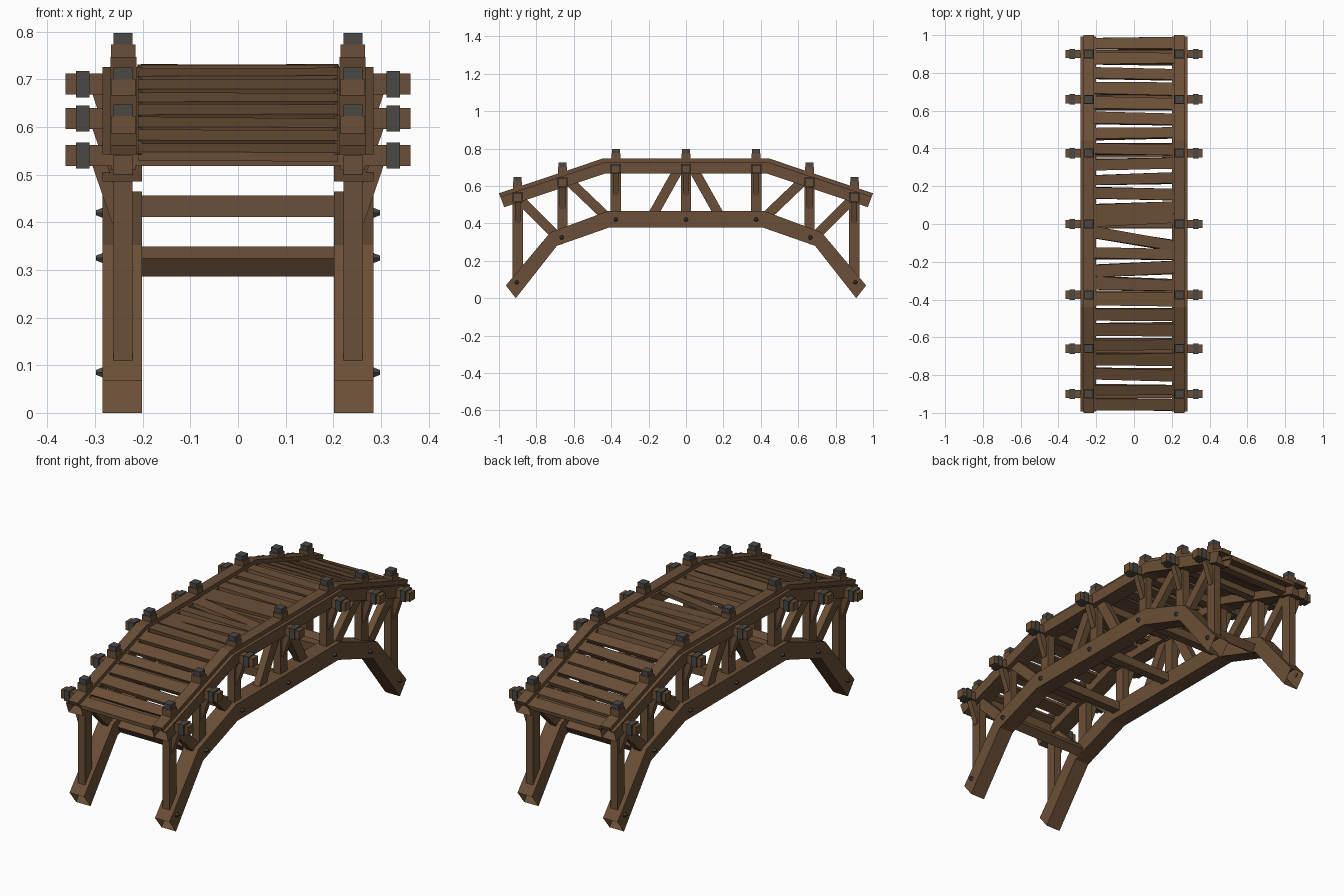
import bpy, bmesh, math, random
from mathutils import Matrix, Vector

if "Cube" in bpy.data.objects:
    bpy.data.objects.remove(bpy.data.objects["Cube"])

random.seed(7)


def material(name, rgb):
    m = bpy.data.materials.new(name)
    m.diffuse_color = (*rgb, 1)
    m.use_nodes = True
    m.node_tree.nodes["Principled BSDF"].inputs["Base Color"].default_value = m.diffuse_color
    return m


WOOD = material("brown_wood", (0.145, 0.078, 0.038))
IRON = material("dark_iron", (0.07, 0.066, 0.06))


def finish(bm, name, mat):
    me = bpy.data.meshes.new(name)
    bm.to_mesh(me)
    bm.free()
    me.materials.append(mat)
    ob = bpy.data.objects.new(name, me)
    bpy.context.collection.objects.link(ob)
    return ob


def box(bm, loc, size, rot=Matrix()):
    m = Matrix.Translation(loc) @ rot @ Matrix.Diagonal((*size, 1))
    return bmesh.ops.create_cube(bm, size=1, matrix=m)["verts"]


def strut(bm, a, b, across, depth):
    """Timber from a to b; 'across' is its size along x for y-z struts, along y for x-z struts."""
    a, b = Vector(a), Vector(b)
    d = b - a
    if abs(d.y) > 1e-6:
        rot = Matrix.Rotation(math.atan2(-d.y, d.z), 4, "X")
        size = (across, depth, d.length)
    else:
        rot = Matrix.Rotation(math.atan2(d.x, d.z), 4, "Y")
        size = (depth, across, d.length)
    box(bm, (a + b) / 2, size, rot)


def bent_beam(name, x0, x1, half, capped=False):
    """Bent timber swept along y; half = (y_top, z_top, y_bottom, z_bottom) from the front end to the middle."""
    full = half + [(-a, b, -c, d) for a, b, c, d in reversed(half)]
    bm = bmesh.new()
    rings = [[bm.verts.new(p) for p in
              ((x0, yt, zt), (x1, yt, zt), (x1, yb, zb), (x0, yb, zb))]
             for yt, zt, yb, zb in full]
    for r, s in zip(rings, rings[1:]):
        for k in range(4):
            n = (k + 1) % 4
            bm.faces.new((r[k], r[n], s[n], s[k]))
    if capped:
        bm.faces.new(rings[0][::-1])
        bm.faces.new(rings[-1])
    finish(bm, name, WOOD)


# Upper and lower bent beams (open ended) with a thin rail on the upper one
UPPER = [(-0.993, 0.542, -0.972, 0.486), (-0.44, 0.726, -0.43, 0.667)]
RAIL = [(-1.0, 0.561, -0.993, 0.542), (-0.443, 0.747, -0.44, 0.726)]
LOWER = [(-0.963, 0.068, -0.91, 0.0), (-0.725, 0.352, -0.69, 0.28),
         (-0.42, 0.465, -0.41, 0.378)]
for s, side in ((-1, "left"), (1, "right")):
    lo, hi = sorted((s * 0.202, s * 0.284))
    bent_beam(side + "_upper_beam", lo, hi, UPPER)
    bent_beam(side + "_lower_beam", lo, hi, LOWER)
    lo, hi = sorted((s * 0.213, s * 0.268))
    bent_beam(side + "_top_rail", lo, hi, RAIL, True)

# Stations: y, cross beam height, post bottom, bolt height
HALF = [(0.375, 0.69, 0.40, 0.42), (0.66, 0.618, 0.31, 0.325), (0.90, 0.54, 0.10, 0.085)]
STATIONS = [(0.0, 0.69, 0.40, 0.42)] + [(s * h[0], *h[1:]) for h in HALF for s in (-1, 1)]

posts, caps, bands, braces, cross, lower_bars, bolts = (bmesh.new() for _ in range(7))
for y, tz, pb, bz in STATIONS:
    neck = tz + 0.083
    # cross beam carrying the deck
    box(cross, (0, y, tz), (0.724, 0.044, 0.044))
    # tie bar between the lower beams
    if abs(y) < 0.8:
        tilt = 0 if abs(y) < 0.5 else math.copysign(math.radians(34), -y)
        z = 0.434 if abs(y) < 0.5 else 0.318
        box(lower_bars, (0, y, z), (0.44, 0.045, 0.045), Matrix.Rotation(tilt, 4, "X"))
    for s in (-1, 1):
        x = s * 0.241
        # post with a wider head and an iron cap
        box(posts, (x, y, (pb + tz) / 2), (0.04, 0.055, tz - pb))
        box(posts, (x, y, (neck + tz - 0.03) / 2), (0.052, 0.048, neck - tz + 0.03))
        box(caps, (x, y, neck + 0.009), (0.04, 0.042, 0.03))
        # iron band on the cross beam end
        box(bands, (s * 0.326, y, tz), (0.029, 0.055, 0.055))
        # slanted outer brace
        strut(braces, (s * 0.25, y, tz - 0.137), (s * 0.297, y, tz), 0.03, 0.03)
        # bolt head on the lower beam
        yb = math.copysign(abs(y) + (0.005 if abs(y) > 0.5 else 0), y)
        m = Matrix.Translation((s * 0.289, yb, bz)) @ Matrix.Rotation(s * math.pi / 2, 4, "Y")
        bmesh.ops.create_cone(bolts, cap_ends=True, segments=6, radius1=0.014,
                              radius2=0.006, depth=0.018, matrix=m)
finish(posts, "posts", WOOD)
finish(caps, "post_caps", IRON)
finish(bands, "cross_beam_bands", IRON)
finish(braces, "outer_braces", WOOD)
finish(cross, "cross_beams", WOOD)
finish(lower_bars, "lower_tie_bars", WOOD)
finish(bolts, "bolts", IRON)

# Diagonal truss members
diag = bmesh.new()
for s in (-1, 1):
    for e in (-1, 1):
        x = s * 0.241
        for (y0, z0), (y1, z1) in (((0.18, 0.44), (0.04, 0.69)),
                                   ((0.42, 0.43), (0.645, 0.645)),
                                   ((0.70, 0.34), (0.895, 0.535))):
            strut(diag, (x, e * y0, z0), (x, e * y1, z1), 0.036, 0.052)
finish(diag, "truss_diagonals", WOOD)

# Uneven deck boards following the beam slope
deck = bmesh.new()
N = 25
for i in range(N):
    y = -0.955 + 1.91 * i / (N - 1)
    over = max(0, abs(y) - 0.44)
    slope = math.copysign(math.atan(0.333), -y) if over else 0
    turn = random.uniform(-0.035, 0.035)
    if i == 11:
        turn = -0.16
    elif i == 12:
        turn, y = 0.06, 0.025
    rot = Matrix.Rotation(slope, 4, "X") @ Matrix.Rotation(turn, 4, "Z") \
        @ Matrix.Rotation(random.uniform(-0.06, 0.06), 4, "X")
    verts = box(deck, (0, y, 0.719 - over * 0.333),
                (0.42, random.uniform(0.055, 0.068), 0.021), rot)
    for v in verts:
        v.co.y += random.uniform(-0.005, 0.005)
        v.co.z += random.uniform(-0.002, 0.002)
finish(deck, "deck_boards", WOOD)
